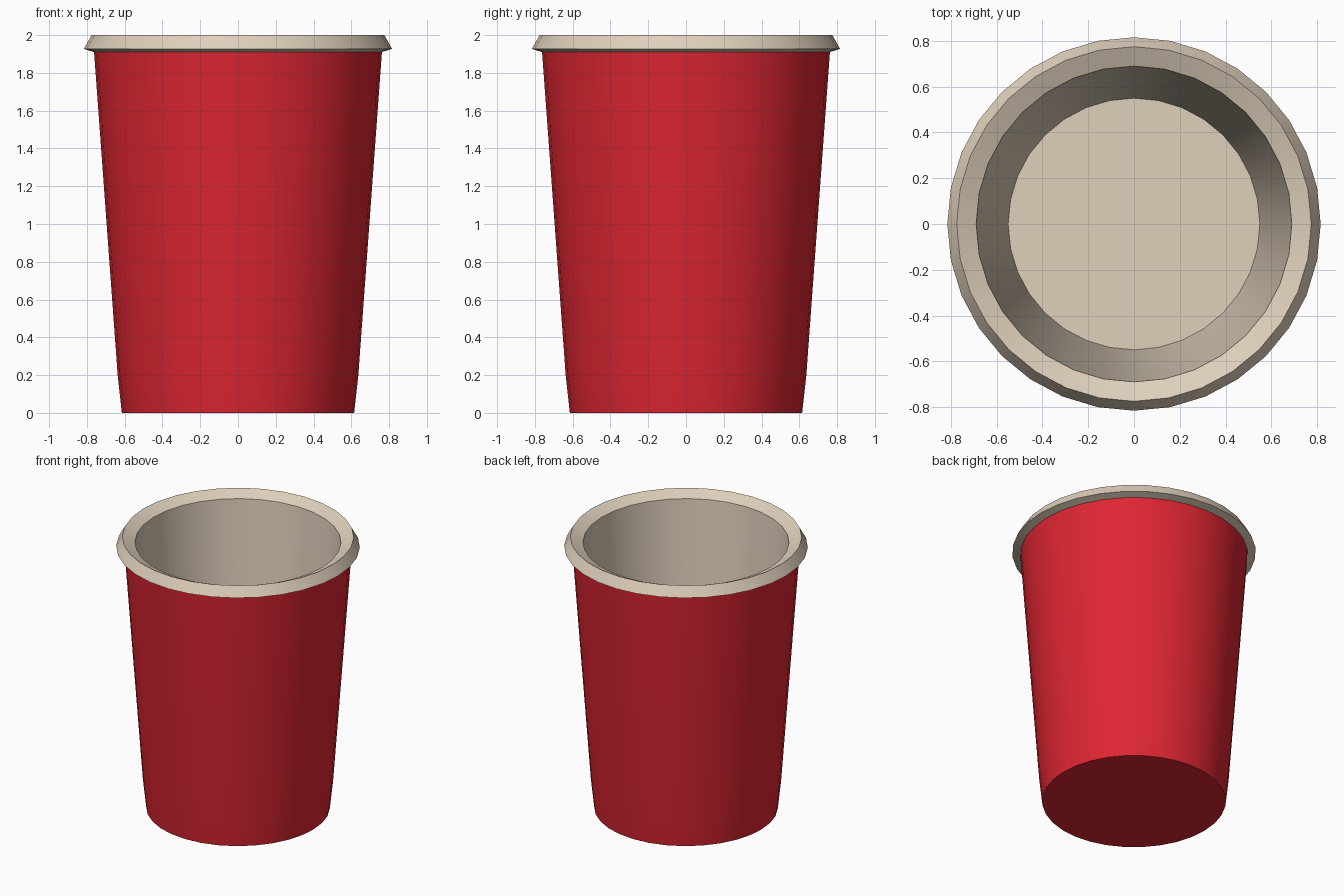
import bpy
import bmesh
from math import cos, sin, tau, radians

SIDES = 32

cube = bpy.data.objects.get("Cube")
if cube:
    bpy.data.objects.remove(cube, do_unlink=True)


def make_material(name, rgb):
    mat = bpy.data.materials.new(name)
    mat.use_nodes = True
    color = (*rgb, 1.0)
    mat.diffuse_color = color
    mat.node_tree.nodes["Principled BSDF"].inputs["Base Color"].default_value = color
    return mat


def lathe(name, profile, mat, cap_start=False, cap_end=False):
    """Turn a (radius, height) profile around z, with optional flat end caps."""
    bm = bmesh.new()
    rings = [[bm.verts.new((r * cos(tau * i / SIDES), r * sin(tau * i / SIDES), z))
              for i in range(SIDES)] for r, z in profile]
    for low, high in zip(rings, rings[1:]):
        for i in range(SIDES):
            j = (i + 1) % SIDES
            bm.faces.new((low[i], low[j], high[j], high[i]))
    if cap_start:
        bm.faces.new(rings[0][::-1])
    if cap_end:
        bm.faces.new(rings[-1])
    mesh = bpy.data.meshes.new(name)
    bm.to_mesh(mesh)
    bm.free()
    mesh.materials.append(mat)
    obj = bpy.data.objects.new(name, mesh)
    bpy.context.collection.objects.link(obj)
    bpy.ops.object.select_all(action="DESELECT")
    obj.select_set(True)
    bpy.context.view_layer.objects.active = obj
    bpy.ops.object.shade_smooth_by_angle(angle=radians(30))
    return obj


red = make_material("red", (0.73, 0.019, 0.032))
cream = make_material("cream", (0.74, 0.63, 0.50))

# Tapered outer wall with a slightly tucked foot and closed base
lathe("cup_body", [(0.615, 0), (0.637, 0.2), (0.762, 1.91)], red, cap_start=True)

# Flared rim, sloping lip, inner wall and floor
lathe("rim_and_lining",
      [(0.762, 1.91), (0.816, 1.927), (0.775, 2.0), (0.69, 1.96),
       (0.567, 0.22), (0.55, 0.07)], cream, cap_end=True)
